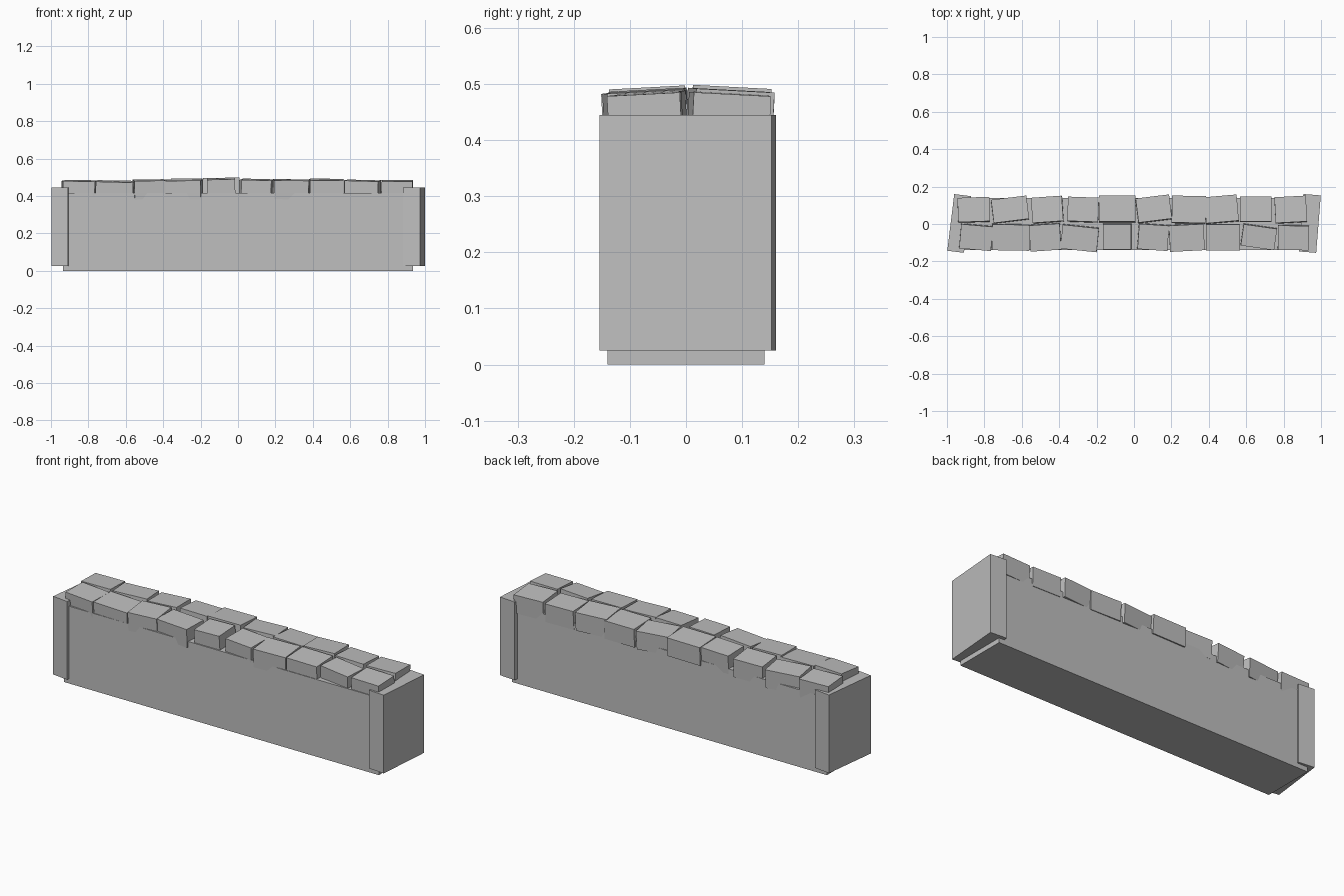
import bpy
from math import radians
from mathutils import Matrix, Euler

stone = bpy.data.materials.new("grey stone")
stone.diffuse_color = (0.52, 0.52, 0.52, 1)


def block(name, centre, size, rot=(0, 0, 0)):
    """Box with a size, a centre and a rotation in degrees."""
    bpy.ops.mesh.primitive_cube_add(size=1)
    ob = bpy.context.object
    ob.name = name
    turn = Euler([radians(a) for a in rot]).to_matrix().to_4x4()
    ob.data.transform(turn @ Matrix.Diagonal((*size, 1)))
    ob.location = centre
    ob.data.materials.append(stone)
    return ob


# wall core and the two slightly turned end slabs
block("wall_core", (0, 0, 0.2075), (1.87, 0.28, 0.415))
block("end_slab_left", (-0.935, 0.003, 0.235), (0.09, 0.305, 0.42), (0, 0, -7))
block("end_slab_right", (0.94, 0.003, 0.235), (0.093, 0.308, 0.42), (0, 0, -4.6))

# cap stones: x centre, y centre, width, depth, turn, roll along wall, top height
front = [
    (-0.845, -0.07, 0.17, 0.130, -5, 1.0, 0.482),
    (-0.660, -0.07, 0.20, 0.138, -1, 1.5, 0.478),
    (-0.475, -0.07, 0.165, 0.140, 4, -1.0, 0.485),
    (-0.290, -0.075, 0.195, 0.128, -6, -0.5, 0.485),
    (-0.090, -0.067, 0.15, 0.136, 0, -1.5, 0.492),
    (0.102, -0.069, 0.16, 0.135, -4, 1.5, 0.488),
    (0.282, -0.072, 0.185, 0.140, 3, 0.5, 0.486),
    (0.475, -0.069, 0.18, 0.138, 0, 0.5, 0.487),
    (0.667, -0.068, 0.18, 0.115, -8, 1.5, 0.483),
    (0.852, -0.072, 0.165, 0.130, -1, 0.3, 0.482),
]
back = [
    (-0.857, 0.075, 0.17, 0.130, 2, 0.5, 0.480),
    (-0.663, 0.076, 0.19, 0.125, 7, 1.0, 0.480),
    (-0.463, 0.076, 0.165, 0.135, 4, -1.5, 0.484),
    (-0.272, 0.076, 0.165, 0.130, -2, -0.5, 0.490),
    (-0.090, 0.080, 0.195, 0.140, 0, -0.5, 0.494),
    (0.105, 0.080, 0.18, 0.130, 7, 1.5, 0.487),
    (0.292, 0.076, 0.18, 0.144, -1, 0.5, 0.486),
    (0.467, 0.078, 0.175, 0.140, 5, 0.5, 0.489),
    (0.651, 0.078, 0.168, 0.135, 0, 1.0, 0.482),
    (0.838, 0.076, 0.168, 0.138, 3, 0.3, 0.482),
]
for row, stones, lean in (("front", front, 3), ("back", back, -3)):
    for i, (x, y, w, d, turn, roll, top) in enumerate(stones):
        block(f"cap_stone_{row}_{i + 1}", (x, y, top - 0.05), (w, d, 0.10),
              (lean, roll, turn))
